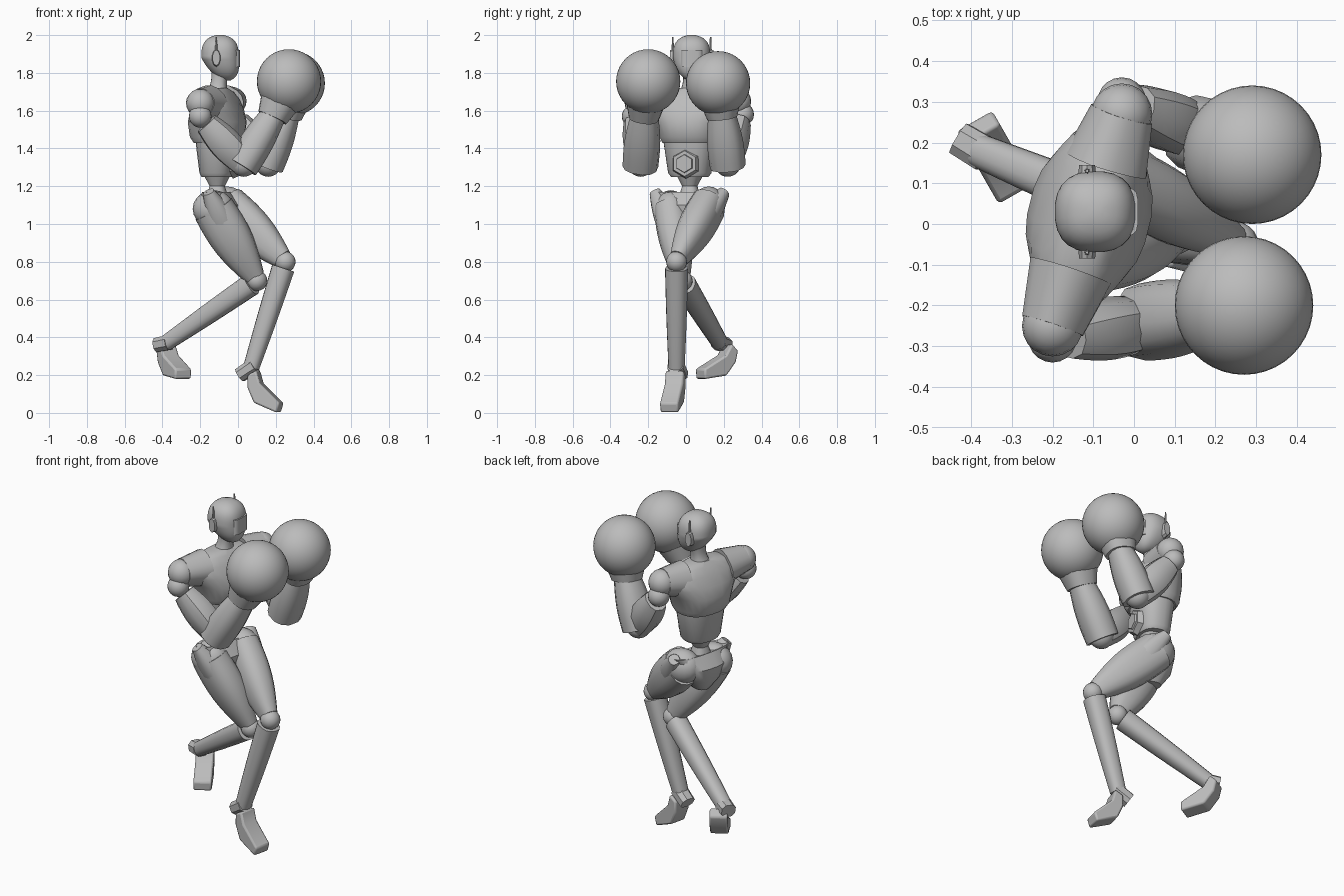
import bpy, bmesh, math
from mathutils import Vector, Matrix

if "Cube" in bpy.data.objects:
    bpy.data.objects.remove(bpy.data.objects["Cube"])

GREY = (0.5, 0.5, 0.5, 1)
material = bpy.data.materials.new("plain grey")
material.use_nodes = True
material.diffuse_color = GREY
material.node_tree.nodes["Principled BSDF"].inputs["Base Color"].default_value = GREY

# The trunk is twisted, so it has its own sideways and forward axes
X, Y, Z = Matrix.Identity(3)
FORWARD = Vector((4, -1, 0)).normalized()
SIDEWAYS = Z.cross(FORWARD)
BODY = Vector((-0.11, 0.02, 0))


def finish(name, bm, angle=35):
    bmesh.ops.recalc_face_normals(bm, faces=bm.faces)
    mesh = bpy.data.meshes.new(name)
    bm.to_mesh(mesh)
    bm.free()
    part = bpy.data.objects.new(name, mesh)
    bpy.context.collection.objects.link(part)
    mesh.materials.append(material)
    bpy.ops.object.select_all(action="DESELECT")
    part.select_set(True)
    bpy.context.view_layer.objects.active = part
    bpy.ops.object.shade_smooth_by_angle(angle=math.radians(angle))
    return part


def skin(name, rings, angle=35):
    """Join equal rings of points into a closed solid."""
    bm = bmesh.new()
    loops = [[bm.verts.new(point) for point in ring] for ring in rings]
    for lower, upper in zip(loops, loops[1:]):
        for i in range(len(lower)):
            bm.faces.new((lower[i - 1], lower[i], upper[i], upper[i - 1]))
    bm.faces.new(loops[0])
    bm.faces.new(loops[-1])
    return finish(name, bm, angle)


def oval(center, u, v, sides=24, power=2.4):
    """Rounded-square ring spanned by the half axes u and v."""
    def bend(value):
        return math.copysign(abs(value) ** (2 / power), value)
    turns = [math.tau * (i + 0.5) / sides for i in range(sides)]
    return [center + u * bend(math.cos(t)) + v * bend(math.sin(t)) for t in turns]


def segment(name, start, end, first, last, bulge=0, wide=1, sides=16):
    """Tapered, swelling tube between two joints."""
    axis = (end - start).normalized()
    u = (SIDEWAYS - axis * SIDEWAYS.dot(axis)).normalized()
    v = axis.cross(u)
    rings = []
    for i in range(9):
        t = i / 8
        radius = first + (last - first) * t + bulge * math.sin(math.pi * t)
        rings.append(oval(start.lerp(end, t), u * radius * wide, v * radius, sides))
    return skin(name, rings)


def trunk(name, levels):
    """Level rings on the body axis: height, half width, half depth."""
    return skin(name, [oval(BODY + Z * height, SIDEWAYS * width, FORWARD * depth)
                       for height, width, depth in levels], 40)


def ball(name, center, radius, scale=(1, 1, 1), segments=20):
    bm = bmesh.new()
    place = Matrix.Translation(center) @ Matrix.Diagonal((*scale, 1))
    bmesh.ops.create_uvsphere(bm, u_segments=segments, v_segments=segments // 2,
                              radius=radius, matrix=place)
    return finish(name, bm)


def disc(name, center, normal, radius, depth, sides, tall=1):
    bm = bmesh.new()
    spin = normal.to_track_quat("Z", "Y").to_matrix().to_4x4()
    place = Matrix.Translation(center) @ Matrix.Diagonal((1, 1, tall, 1)) @ spin
    bmesh.ops.create_cone(bm, cap_ends=True, segments=sides, radius1=radius,
                          radius2=radius * 0.85, depth=depth, matrix=place)
    return finish(name, bm)


def foot(name, origin, heading, pitch):
    """Foot with raised ankle and arched sole, tipped down towards the toe."""
    outline = [(0.06, 0.05), (0.08, 0.1), (0.14, 0.06), (0.29, 0.05),
               (0.31, 0), (0.18, -0.04), (0.1, 0)]
    across = Z.cross(heading).normalized()
    tip = Matrix.Rotation(math.radians(pitch), 3, across)
    along, up = tip @ heading.normalized(), tip @ Z
    part = skin(name, [[origin + along * a + up * b + across * side for a, b in outline]
                       for side in (-0.05, 0.05)])
    bevel = part.modifiers.new("soft edges", "BEVEL")
    bevel.width, bevel.segments = 0.01, 2


# Head: blunt top, jaw narrowing and moving forward towards the chin
head = Vector((-0.095, 0.03, 1.88))
rings = []
for i in range(-12, 13):
    t = i / 12.2
    jaw = max(0, -t)
    radius = 0.1 * math.sqrt(1 - abs(t) ** 3) * (1 - jaw * 0.3)
    rings.append(oval(head + X * jaw * 0.04 + Z * t * 0.122, Y * radius, X * radius))
skin("head", rings)
face = head + X * 0.045
skin("visor", [oval(face + Z * z, Y * 0.06, X * 0.06, 16, 5) for z in (-0.05, 0.04)])
segment("neck", BODY + Z * 1.68, head - Z * 0.08, 0.06, 0.045, -0.01)

# Ear pods with aerials
for label, sign in (("left", 1), ("right", -1)):
    pod = head + Vector((-0.02, sign * 0.1, 0))
    disc(label + "_ear_pod", pod, Y * sign, 0.024, 0.03, 10, 2)
    segment(label + "_aerial", pod, pod + Z * 0.11, 0.008, 0.004, sides=6)

# Trunk
trunk("chest", [(1.43, 0.145, 0.12), (1.46, 0.16, 0.14), (1.54, 0.18, 0.15), (1.6, 0.23, 0.13),
                (1.66, 0.25, 0.1), (1.7, 0.19, 0.07), (1.72, 0.08, 0.05)])
trunk("abdomen", [(1.25, 0.1, 0.08), (1.27, 0.115, 0.09), (1.44, 0.14, 0.11)])
trunk("waist", [(1.1, 0.07, 0.07), (1.2, 0.04, 0.04), (1.26, 0.07, 0.07)])
trunk("pelvis", [(0.95, 0.04, 0.05), (1.02, 0.1, 0.1), (1.1, 0.15, 0.11),
                 (1.17, 0.19, 0.06), (1.16, 0.1, 0.04)])
buckle = BODY + FORWARD * 0.1 + Z * 1.32
disc("buckle", buckle, FORWARD, 0.08, 0.03, 6)
disc("buckle_core", buckle + FORWARD * 0.01, FORWARD, 0.055, 0.03, 6)

# Arms, both raised on guard
arms = {
    "left": [(-0.03, 0.3, 1.58), (0.16, 0.22, 1.32), (0.26, 0.19, 1.58), (0.29, 0.17, 1.745)],
    "right": [(-0.2, -0.28, 1.57), (0.03, -0.24, 1.32), (0.19, -0.22, 1.58), (0.27, -0.2, 1.755)],
}
for label, joints in arms.items():
    shoulder, elbow, wrist, glove = map(Vector, joints)
    inward = -math.copysign(0.03, shoulder.y)
    cap = shoulder + Y * inward + Z * 0.07
    segment(label + "_shoulder", (BODY + Z * 1.62).lerp(cap, 0.5), cap, 0.1, 0.075)
    ball(label + "_shoulder_cap", cap, 0.075)
    ball(label + "_shoulder_ball", shoulder, 0.06)
    segment(label + "_upper_arm", shoulder.lerp(elbow, 0.15), elbow, 0.065, 0.07,
            0.02, 0.85, 10)
    ball(label + "_elbow", elbow, 0.07)
    segment(label + "_forearm", elbow.lerp(wrist, -0.06), wrist, 0.085, 0.065,
            0.01, 1.1, 12)
    segment(label + "_glove_cuff", wrist.lerp(glove, -0.1), wrist.lerp(glove, 0.4),
            0.08, 0.105)
    ball(label + "_glove", glove, 0.17, segments=40)

# Legs: hip, knee, ankle and heel; one planted ahead, the other trailing
legs = {
    "left": [(-0.06, 0.12, 1.1), (0.25, -0.05, 0.8), (0.07, -0.05, 0.24), (0.01, -0.03, 0.2)],
    "right": [(-0.13, -0.08, 1.08), (0.1, -0.02, 0.7), (-0.38, 0.18, 0.37), (-0.43, 0.21, 0.36)],
}
for label, joints in legs.items():
    hip, knee, ankle, heel = map(Vector, joints)
    wing = BODY + SIDEWAYS * math.copysign(0.19, hip.y) + Z * 1.15
    segment(label + "_hip_wing", wing + Z * 0.02, hip.lerp(knee, 0.3), 0.03, 0.08, 0.01)
    ball(label + "_hip", hip, 0.11, (1, 0.8, 0.9))
    segment(label + "_thigh", hip, knee.lerp(hip, 0.05), 0.11, 0.055, 0.025, 0.8)
    ball(label + "_knee", knee, 0.055)
    segment(label + "_shin", knee.lerp(ankle, 0.06), ankle, 0.06, 0.042, 0.002)
    segment(label + "_heel", ankle.lerp(heel, -0.3), heel, 0.042, 0.04, 0, 1.1, 8)
foot("left_foot", Vector((-0.015, -0.03, 0.2)), FORWARD, 40)
foot("right_foot", Vector((-0.43, 0.32, 0.31)), Vector((0.5, -0.87, 0)), 25)
